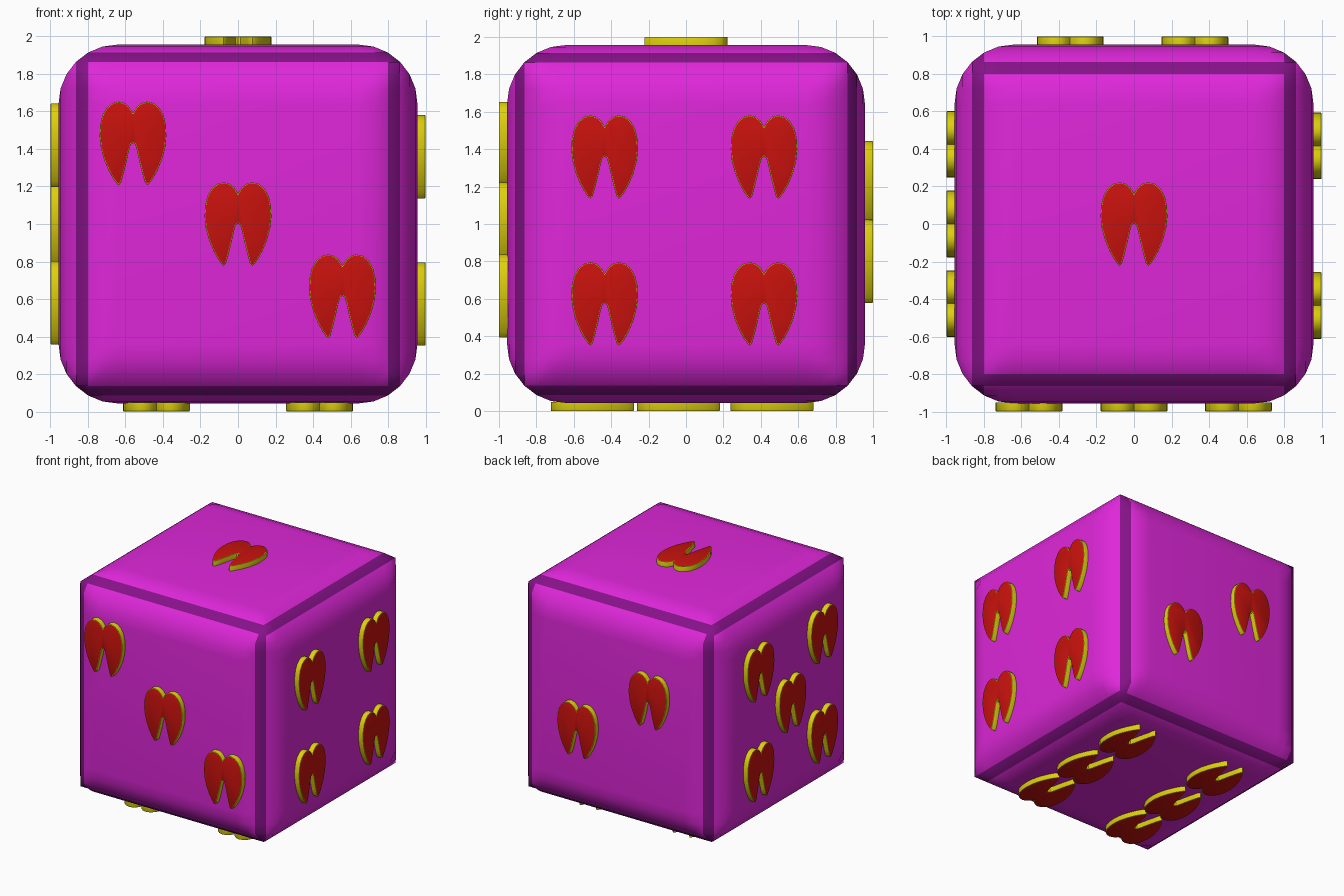
import bpy, bmesh
from math import sin, cos, radians
from mathutils import Vector, Matrix

if "Cube" in bpy.data.objects:
    bpy.data.objects.remove(bpy.data.objects["Cube"])

HALF, RADIUS = 0.957, 0.316
CORE = HALF - RADIUS
MID = Vector((0, 0, 1))


def material(name, rgb):
    m = bpy.data.materials.new(name)
    m.diffuse_color = (*rgb, 1)
    m.use_nodes = True
    m.node_tree.nodes["Principled BSDF"].inputs["Base Color"].default_value = m.diffuse_color
    return m


body_mat = material("magenta", (0.74, 0.02, 0.70))
strip_mat = material("dark_purple", (0.24, 0.006, 0.25))
red_mat = material("red", (0.58, 0.006, 0.004))
gold_mat = material("gold", (0.72, 0.62, 0.004))


def frame(normal, up):
    """Rotation taking local x, y, z to right, up, normal of a die face."""
    n, u = Vector(normal), Vector(up)
    return Matrix((u.cross(n), u, n)).transposed()


def finish(bm, name, mats, angle):
    me = bpy.data.meshes.new(name)
    bm.to_mesh(me)
    bm.free()
    for m in mats:
        me.materials.append(m)
    for p in me.polygons:
        p.use_smooth = True
    me.set_sharp_from_angle(angle=radians(angle))
    return me


def add_object(name, me, matrix):
    ob = bpy.data.objects.new(name, me)
    bpy.context.collection.objects.link(ob)
    ob.matrix_world = matrix
    return ob


# face name: normal, up direction, pip positions (right, up)
FACES = {
    "front": ((0, -1, 0), (0, 0, 1), [(-0.56, 0.43), (0, 0), (0.557, -0.385)]),
    "back": ((0, 1, 0), (0, 0, 1), [(-0.325, -0.20), (0.34, 0.22)]),
    "right": ((1, 0, 0), (0, 0, 1),
              [(y, z) for y in (-0.435, 0.417) for z in (0.358, -0.427)]),
    "left": ((-1, 0, 0), (0, 0, 1),
             [(0, 0)] + [(y, z) for y in (-0.425, 0.425) for z in (-0.42, 0.42)]),
    "top": ((0, 0, 1), (0, 1, 0), [(0, 0)]),
    "bottom": ((0, 0, -1), (0, -1, 0),
               [(x, y) for x in (-0.435, 0.435) for y in (0.5, 0.04, -0.46)]),
}

# rounded die body: six grids whose outer rows roll over to the 45 degree line
LEVELS = [(-1, 45), (-1, 30), (-1, 15), (-1, 0), (1, 0), (1, 15), (1, 30), (1, 45)]
LAST = len(LEVELS) - 2
bm = bmesh.new()
for name, (normal, up, _) in FACES.items():
    rot = frame(normal, up)
    grid = [[bm.verts.new(rot @ Vector((
        sa * (CORE + RADIUS * sin(radians(a))),
        sb * (CORE + RADIUS * sin(radians(b))),
        CORE + RADIUS * cos(radians(max(a, b))))))
        for sb, b in LEVELS] for sa, a in LEVELS]
    for i in range(LAST + 1):
        for j in range(LAST + 1):
            f = bm.faces.new((grid[i][j], grid[i + 1][j],
                              grid[i + 1][j + 1], grid[i][j + 1]))
            # dark edge strips
            column, row = i in (0, LAST), j in (0, LAST)
            if (name in ("top", "bottom") and (column or row)) or \
                    (name in ("front", "back") and column):
                f.material_index = 1
bmesh.ops.remove_doubles(bm, verts=bm.verts, dist=1e-4)
add_object("die_body", finish(bm, "die_body", (body_mat, strip_mat), 50),
           Matrix.Translation(MID))

# raised two-rooted pip: half outline from top notch round to inner notch
HALF_OUTLINE = [
    (0, 0.163), (0.02, 0.195), (0.045, 0.215), (0.075, 0.223), (0.11, 0.215),
    (0.14, 0.19), (0.163, 0.15), (0.175, 0.10), (0.178, 0.04), (0.172, -0.02),
    (0.155, -0.085), (0.13, -0.145), (0.105, -0.19), (0.086, -0.215),
    (0.076, -0.222), (0.064, -0.21), (0.05, -0.16), (0.035, -0.10),
    (0.022, -0.04), (0.012, -0.005), (0, 0.002)]
outline = HALF_OUTLINE + [(-x, y) for x, y in reversed(HALF_OUTLINE[1:-1])]
bm = bmesh.new()
base = bm.faces.new([bm.verts.new((x, y, HALF - 0.004)) for x, y in outline])
ext = bmesh.ops.extrude_face_region(bm, geom=[base], use_keep_orig=True)
top_verts = [g for g in ext["geom"] if isinstance(g, bmesh.types.BMVert)]
bmesh.ops.translate(bm, verts=top_verts, vec=(0, 0, 1.0 - HALF + 0.004))
bmesh.ops.recalc_face_normals(bm, faces=bm.faces)
rim = [e for e in bm.edges if all(v.co.z > 0.99 for v in e.verts)]
bmesh.ops.bevel(bm, geom=rim, offset=0.005, segments=2, profile=0.5, affect='EDGES')
bm.normal_update()
for f in bm.faces:
    f.material_index = 0 if f.normal.z > 0.99 else 1
pip_mesh = finish(bm, "pip", (red_mat, gold_mat), 40)

# pips on all six faces
for name, (normal, up, spots) in FACES.items():
    rot = frame(normal, up).to_4x4()
    for k, (x, y) in enumerate(spots, 1):
        add_object(f"pip_{name}_{k}", pip_mesh,
                   Matrix.Translation(MID) @ rot @ Matrix.Translation((x, y, 0)))
